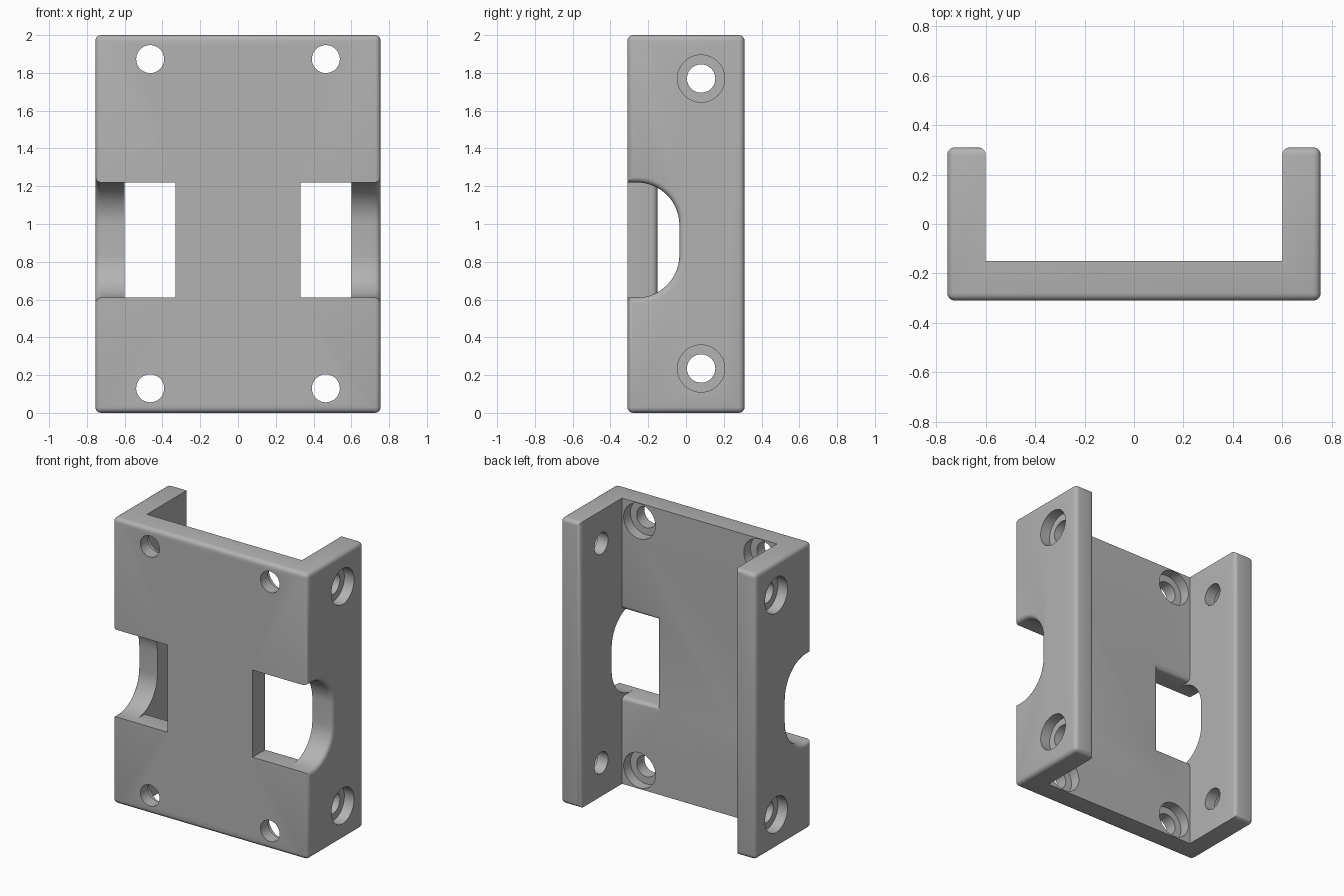
import bpy, bmesh, math
from mathutils import Matrix

if "Cube" in bpy.data.objects:
    bpy.data.objects.remove(bpy.data.objects["Cube"])

HX, HY, H = 0.755, 0.31, 2.0      # outer half sizes and height
IX, IY = 0.6, -0.15               # inner faces of flanges and plate
WX, Z0, Z1 = 0.33, 0.61, 1.22     # window inner side, bottom, top
R, NY = 0.225, -0.035             # notch corner radius and depth


def make(name, bm):
    bmesh.ops.recalc_face_normals(bm, faces=bm.faces)
    me = bpy.data.meshes.new(name)
    bm.to_mesh(me)
    bm.free()
    ob = bpy.data.objects.new(name, me)
    bpy.context.scene.collection.objects.link(ob)
    return ob


def prism(name, points, direction):
    bm = bmesh.new()
    face = bm.faces.new([bm.verts.new(p) for p in points])
    new = bmesh.ops.extrude_face_region(bm, geom=[face])["geom"]
    bmesh.ops.translate(bm, vec=direction,
                        verts=[v for v in new if isinstance(v, bmesh.types.BMVert)])
    return make(name, bm)


def cylinder(name, center, radius, depth, axis):
    bm = bmesh.new()
    turn = Matrix.Rotation(math.pi / 2, 4, "Y" if axis == "X" else "X")
    bmesh.ops.create_cone(bm, cap_ends=True, segments=48, radius1=radius, radius2=radius,
                          depth=depth, matrix=Matrix.Translation(center) @ turn)
    return make(name, bm)


def cut(ob, cutters):
    for c in cutters:
        mod = ob.modifiers.new("cut", "BOOLEAN")
        mod.operation, mod.solver, mod.object = "DIFFERENCE", "EXACT", c
    bpy.context.view_layer.update()
    deps = bpy.context.evaluated_depsgraph_get()
    me = bpy.data.meshes.new_from_object(ob.evaluated_get(deps))
    ob.modifiers.clear()
    ob.data = me
    for c in cutters:
        bpy.data.objects.remove(c)


# U-shaped channel
half = [(HX, -HY), (HX, HY), (IX, HY), (IX, IY)]
outline = half + [(-x, y) for x, y in reversed(half)]
bracket = prism("channel_bracket", [(x, y, 0) for x, y in outline], (0, 0, H))

# Side notches with round corners, and windows in the plate
arc = [(NY - R + R * math.cos(a), R * math.sin(a))
       for a in (math.pi / 2 * i / 14 for i in range(15))]
notch = [(-0.5, Z0)] + [(y, Z0 + R - z) for y, z in reversed(arc)]
notch += [(y, Z1 - R + z) for y, z in arc] + [(-0.5, Z1)]
window = [(WX, -0.5), (IX, -0.5), (IX, -0.1), (WX, -0.1)]
cutters = []
for s in (-1, 1):
    cutters.append(prism("notch_cutter", [(s * 0.59, y, z) for y, z in notch], (s * 0.4, 0, 0)))
    cutters.append(prism("window_cutter", [(s * x, y, Z0) for x, y in window], (0, 0, Z1 - Z0)))
cut(bracket, cutters)

# Round the outer edges, the notch rims and the inner window edges
bm = bmesh.new()
bm.from_mesh(bracket.data)
bmesh.ops.remove_doubles(bm, verts=bm.verts, dist=1e-4)
bmesh.ops.dissolve_limit(bm, angle_limit=0.01, verts=bm.verts, edges=bm.edges)


def rounded(e):
    a, b = (v.co for v in e.verts)

    def on(i, value):
        return all(abs(abs(p[i]) - abs(value)) < 1e-3 for p in (a, b))
    if on(0, HX):
        return True
    tip = all(p.y > HY - 1e-3 for p in (a, b))
    front = all(p.y < -HY + 1e-3 for p in (a, b))
    ends = on(2, 0) or on(2, H)
    if tip or (front and ends):
        return True
    inner = on(1, IY) and a.y < 0
    mid = all(Z0 - 0.01 < p.z < Z1 + 0.01 and abs(p.x) < IX + 1e-3 for p in (a, b))
    return inner and mid and (on(0, WX) or on(2, Z0) or on(2, Z1))


bmesh.ops.bevel(bm, geom=[e for e in bm.edges if rounded(e)], offset=0.03, segments=4,
                profile=0.5, affect="EDGES", clamp_overlap=False)
bmesh.ops.recalc_face_normals(bm, faces=bm.faces)
bm.to_mesh(bracket.data)
bm.free()

# Screw holes with counterbores: inside on the plate, outside on the flanges
cutters = []
for s in (-1, 1):
    for z in (0.13, 1.873):
        cutters.append(cylinder("hole_cutter", (s * 0.465, -0.23, z), 0.074, 0.4, "Y"))
        cutters.append(cylinder("bore_cutter", (s * 0.465, IY, z), 0.123, 0.15, "Y"))
    for z in (0.235, 1.77):
        cutters.append(cylinder("hole_cutter", (s * 0.68, 0.08, z), 0.075, 0.4, "X"))
        cutters.append(cylinder("bore_cutter", (s * HX, 0.08, z), 0.125, 0.15, "X"))
cut(bracket, cutters)

# Grey finish
grey = bpy.data.materials.new("plain_grey")
grey.use_nodes = True
colour = (0.45, 0.45, 0.45, 1)
grey.diffuse_color = colour
grey.node_tree.nodes["Principled BSDF"].inputs["Base Color"].default_value = colour
bracket.data.materials.clear()
bracket.data.materials.append(grey)

bpy.ops.object.select_all(action="DESELECT")
bracket.select_set(True)
bpy.context.view_layer.objects.active = bracket
bpy.ops.object.shade_smooth_by_angle(angle=math.radians(30))
